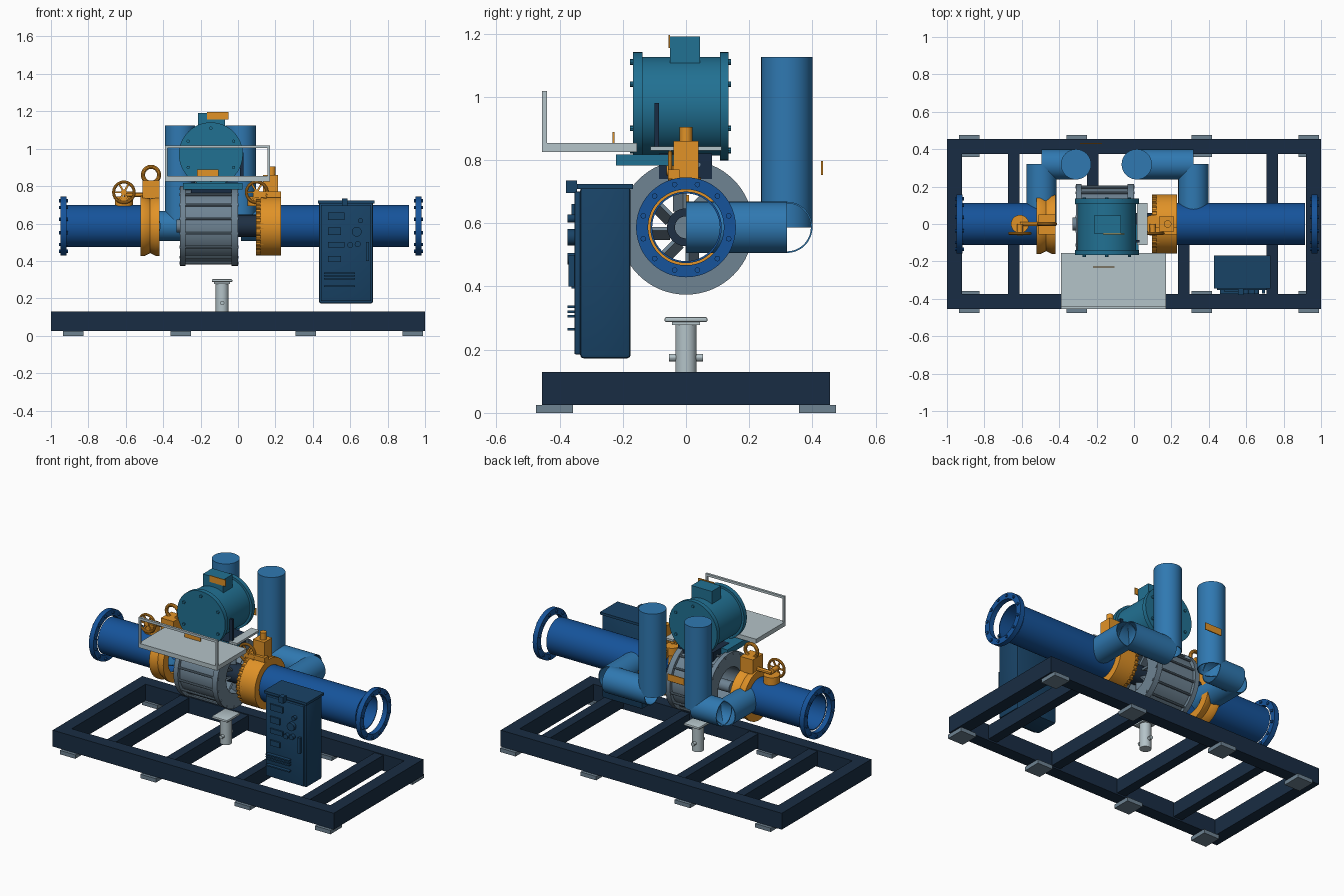
import bpy, bmesh
from math import pi, cos, sin
from mathutils import Matrix, Vector

if "Cube" in bpy.data.objects:
    bpy.data.objects.remove(bpy.data.objects["Cube"])

def mat(name, *rgb):
    m = bpy.data.materials.new(name)
    m.diffuse_color = tuple(c ** 2.2 for c in rgb) + (1,)
    m.use_nodes = True
    m.node_tree.nodes["Principled BSDF"].inputs["Base Color"].default_value = m.diffuse_color
    return m

NAVY = mat("navy", .12, .19, .27)
CAB = mat("cabinet_blue", .12, .27, .40)
BLUE = mat("pipe_blue", .11, .33, .60)
SKY = mat("duct_blue", .20, .47, .69)
TEAL = mat("motor_teal", .15, .44, .57)
ORANGE = mat("orange", .88, .57, .17)
PALE = mat("pale_grey", .70, .76, .78)
STEEL = mat("steel", .43, .51, .57)
DARK = mat("dark_steel", .14, .20, .27)

ROT = {'Z': Matrix(), 'X': Matrix.Rotation(pi / 2, 4, 'Y'), 'Y': Matrix.Rotation(-pi / 2, 4, 'X')}
CZ = 0.587  # height of the main pipe axis

def finish(bm, name, m):
    bmesh.ops.remove_doubles(bm, verts=bm.verts, dist=1e-5)
    bmesh.ops.recalc_face_normals(bm, faces=bm.faces)
    me = bpy.data.meshes.new(name)
    bm.to_mesh(me)
    bm.free()
    ob = bpy.data.objects.new(name, me)
    bpy.context.collection.objects.link(ob)
    me.materials.append(m)
    return ob

def box(name, m, x0, x1, y0, y1, z0, z1, bevel=0):
    bm = bmesh.new()
    bmesh.ops.create_cube(bm, size=1, matrix=Matrix.LocRotScale(
        Vector(((x0 + x1) / 2, (y0 + y1) / 2, (z0 + z1) / 2)), None, Vector((x1 - x0, y1 - y0, z1 - z0))))
    if bevel:
        bmesh.ops.bevel(bm, geom=bm.edges[:], offset=bevel, segments=2, affect='EDGES', profile=.5)
    return finish(bm, name, m)

def lathe(name, m, axis, loc, prof, n=48):
    """Revolve a closed (radius, distance) profile about an axis through loc."""
    bm = bmesh.new()
    rings = [[bm.verts.new((r * cos(2 * pi * i / n), r * sin(2 * pi * i / n), t)) for i in range(n)] for r, t in prof]
    for k, a in enumerate(rings):
        j = (k + 1) % len(rings)
        if prof[k][0] == 0 and prof[j][0] == 0:
            continue
        b = rings[j]
        for i in range(n):
            q = (i + 1) % n
            bm.faces.new((a[i], a[q], b[q], b[i]))
    bmesh.ops.dissolve_degenerate(bm, edges=bm.edges, dist=1e-5)
    bm.transform(Matrix.Translation(loc) @ ROT[axis])
    return finish(bm, name, m)

def cyl(name, m, axis, loc, r, a, b, n=32):
    return lathe(name, m, axis, loc, [(0, a), (r, a), (r, b), (0, b)], n)

def tube(name, m, axis, loc, r, ri, a, b, n=48):
    return lathe(name, m, axis, loc, [(r, a), (r, b), (ri, b), (ri, a)], n)

def bolts(name, m, axis, loc, R, count, r, a, b):
    bm = bmesh.new()
    for i in range(count):
        t = 2 * pi * (i + .5) / count
        bmesh.ops.create_cone(bm, cap_ends=True, segments=8, radius1=r, radius2=r, depth=b - a,
                              matrix=Matrix.Translation((R * cos(t), R * sin(t), (a + b) / 2)))
    bm.transform(Matrix.Translation(loc) @ ROT[axis])
    return finish(bm, name, m)

def ring(name, m, axis, loc, R, r):
    return lathe(name, m, axis, loc,
                 [(R + r * cos(2 * pi * i / 10), r * sin(2 * pi * i / 10)) for i in range(10)], 36)

# skid frame and feet
for s in (-1, 1):
    box("side_rail", NAVY, -1, 1, *sorted((s * .375, s * .455)), .025, .13)
    box("end_rail", NAVY, *sorted((s * .92, s)), -.375, .375, .025, .13)
    for x in (-.88, -.307, .362, .935):
        box("foot_pad", STEEL, x - .055, x + .055, *sorted((s * .358, s * .475)), 0, .025)
for x in (-.642, -.22, .267, .74):
    box("cross_beam", NAVY, x - .031, x + .031, -.375, .375, .035, .125)

# main pipes and end flanges
O = (0, 0, CZ)
tube("inlet_pipe", BLUE, 'X', O, .113, .107, -.92, -.46)
tube("outlet_pipe", BLUE, 'X', O, .113, .107, .2, .915)
for name, a, b in (("inlet_flange", -.95, -.918), ("outlet_flange", .948, .98)):
    tube(name, BLUE, 'X', O, .158, .12, a, b)
    bolts(name + "_bolts", BLUE, 'X', O, .14, 12, .009, a - .008, b + .008)

# compressor casing with impeller
lathe("casing", STEEL, 'X', O, [(.213, -.31), (.213, -.28), (.192, -.28), (.192, -.035), (.213, -.035),
                                (.213, 0), (.12, 0), (.12, -.31)], 64)
bolts("casing_bolts", STEEL, 'X', O, .202, 16, .007, -.314, .004)
tube("impeller_hub", DARK, 'X', O, .06, .035, -.2, .1)
cyl("shaft", STEEL, 'X', O, .035, -.33, .03)
for i in range(8):
    v = box("impeller_vane", STEEL, -.09, -.01, -.006, .006, .05, .125)
    v.matrix_world = Matrix.Translation(O) @ Matrix.Rotation(2 * pi * i / 8, 4, 'X') @ Matrix.Rotation(.4, 4, 'Z')

# orange coupling rings
lathe("inlet_collar", ORANGE, 'X', O, [(.16, -.52), (.16, -.5), (.145, -.47), (.16, -.44), (.16, -.42),
                                       (.108, -.42), (.108, -.52)])
tube("outlet_collar", ORANGE, 'X', O, .158, .108, .12, .23)
tube("outlet_collar_lip", ORANGE, 'X', O, .15, .108, .095, .12)
bolts("outlet_collar_bolts", ORANGE, 'X', O, .15, 32, .008, .095, .135)
box("butterfly_disc", ORANGE, .18, .2, 0, .01, .6, .69)

# valve actuators
box("inlet_valve_box", ORANGE, -.51, -.42, -.055, .05, .735, .83)
ring("inlet_lifting_eye", ORANGE, 'Y', (-.465, 0, .86), .043, .011)
box("outlet_valve_box", ORANGE, .135, .215, -.04, .04, .735, .86)
cyl("outlet_valve_stem", ORANGE, 'Z', (.18, 0, 0), .02, .86, .905)
box("outlet_valve_foot", ORANGE, .08, .23, -.057, -.02, .74, .77)
for name, x in (("inlet", -.61), ("outlet", .1)):
    c = (x, -.05, .767)
    cyl(name + "_bonnet", ORANGE, 'Z', (x, 0, 0), .048, .695, .745)
    ring(name + "_handwheel_rim", ORANGE, 'Y', c, .055, .008)
    cyl(name + "_handwheel_hub", ORANGE, 'Y', c, .016, -.012, .05, 16)
    for i in range(3):
        s = box(name + "_handwheel_spoke", ORANGE, -.053, .053, -.004, .004, -.005, .005)
        s.matrix_world = Matrix.Translation(c) @ Matrix.Rotation(pi * i / 3, 4, 'Y')
cyl("inlet_valve_rod", ORANGE, 'X', (0, 0, .755), .012, -.61, -.51, 12)

# twin exhaust ducts
for name, x0, x1 in (("left", -.495, -.31), ("right", .318, .015)):
    tube(name + "_duct_branch", SKY, 'Y', (x0, 0, CZ), .081, .076, 0, .32)
    tube(name + "_duct_cross", SKY, 'X', (0, .319, CZ), .081, .076, min(x0, x1), max(x0, x1))
    tube(name + "_duct_riser", SKY, 'Z', (x1, .319, 0), .081, .076, CZ, 1.122)
    cyl(name + "_duct_cap", SKY, 'Z', (x1, .319, 0), .081, 1.12, 1.125, 48)

# motor and its mount
M = (-.145, 0, .97)
lathe("motor", TEAL, 'Y', M, [(0, -.167), (.171, -.167), (.171, -.138), (.156, -.138), (.156, .107),
                              (.171, .107), (.171, .135), (0, .135)], 64)
bolts("motor_bolts", TEAL, 'Y', M, .14, 6, .009, -.177, .142)
box("motor_terminal_box", TEAL, -.215, -.07, -.05, .045, 1.1, 1.19)
box("motor_tag", ORANGE, -.165, -.05, -.056, -.05, 1.155, 1.196)
box("motor_base", TEAL, -.295, .025, -.222, .0, .782, .818)
box("motor_pedestal", NAVY, -.25, .0, -.085, .083, .74, .82)
box("side_bracket", NAVY, .01, .03, -.1, -.086, .83, .98)
box("side_shelf", PALE, .015, .072, -.113, .113, .83, .843)

# walkway with handrail and tags
box("walkway", PALE, -.39, .17, -.455, -.155, .825, .853)
for x in (-.39, .157):
    box("handrail_post", PALE, x, x + .013, -.455, -.44, .85, 1.005)
box("handrail", PALE, -.39, .17, -.455, -.44, 1.003, 1.018)
box("walkway_tag", ORANGE, -.22, -.105, -.232, -.226, .853, .888)
box("rear_tag", ORANGE, -.29, -.17, .427, .433, .753, .797)

# drain post
D = (-.085, 0, 0)
cyl("drain_post", PALE, 'Z', D, .034, .12, .29)
box("drain_flange", PALE, -.14, -.03, -.068, .068, .287, .303, .006)
box("drain_collar", PALE, -.128, -.042, -.045, .045, .278, .287)
cyl("drain_plug", PALE, 'Y', (-.085, 0, .175), .012, -.054, .054, 12)

# control cabinet
box("cabinet_body", CAB, .433, .722, -.335, -.175, .172, .715, .012)
box("cabinet_door", CAB, .443, .712, -.353, -.333, .185, .7, .004)
box("cabinet_lid", CAB, .427, .73, -.345, -.168, .708, .724)
for z, h, w in ((.64, .04, .09), (.56, .04, .07), (.487, .03, .09), (.41, .034, .07)):
    box("cabinet_display", CAB, .48, .48 + w, -.362, -.352, z - h / 2, z + h / 2)
for x, z, r in ((.635, .556, .026), (.655, .615, .013), (.6, .485, .016), (.64, .49, .016)):
    cyl("cabinet_knob", CAB, 'Y', (x, 0, z), r, -.375, -.35, 20)
for z in (.265, .305, .32, .335):
    box("cabinet_vent", CAB, .46, .625, -.375, -.35, z - .004, z + .004)
box("cabinet_latch", CAB, .555, .585, -.38, -.345, .695, .735)
box("cabinet_handle", CAB, .685, .7, -.372, -.35, .4, .5)

bpy.ops.object.select_all(action='SELECT')
bpy.context.view_layer.objects.active = bpy.context.scene.objects[0]
bpy.ops.object.shade_smooth_by_angle(angle=pi / 6)
